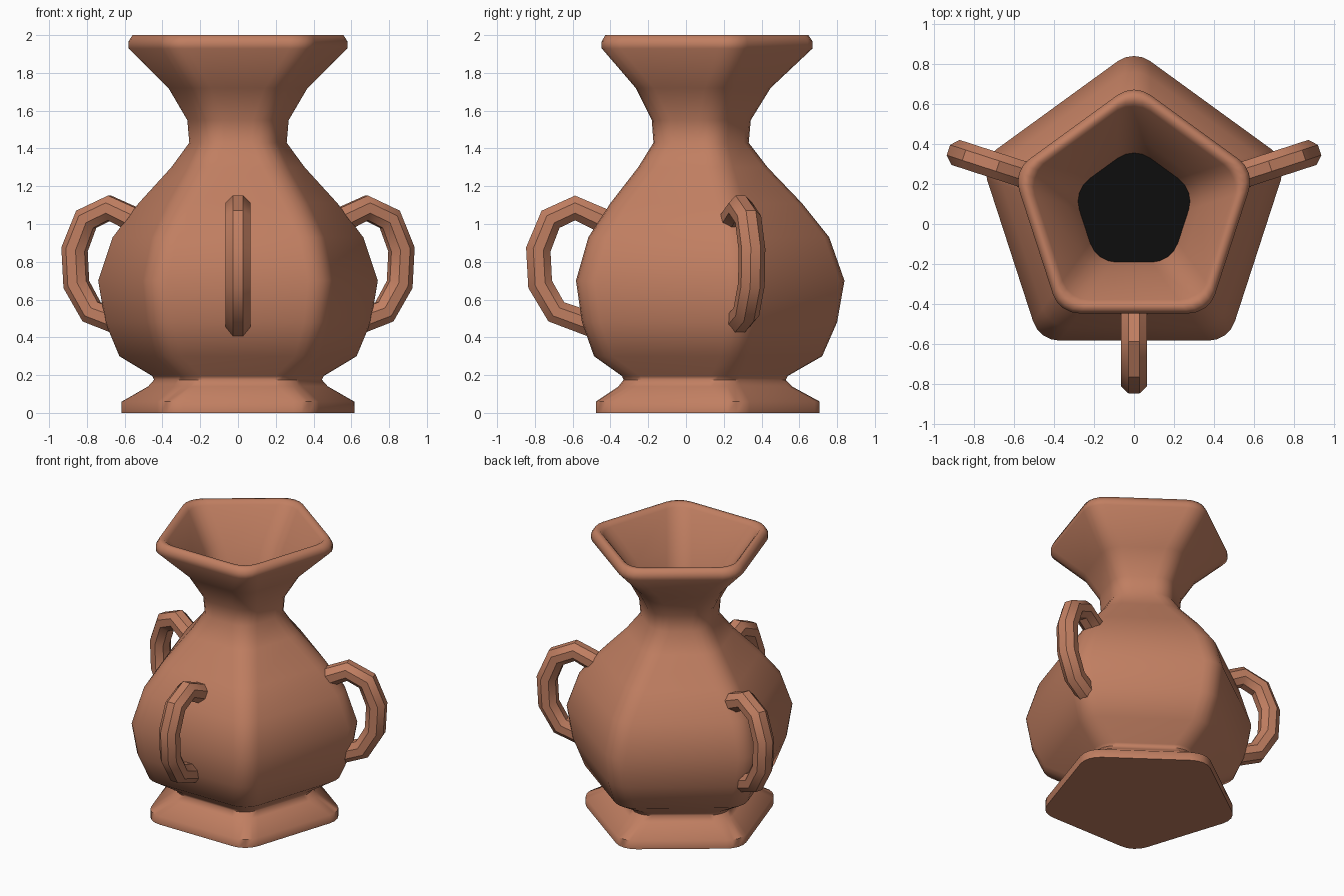
import bpy, bmesh, math
from mathutils import Vector, Matrix

if "Cube" in bpy.data.objects:
    bpy.data.objects.remove(bpy.data.objects["Cube"])

CENTRE_Y = 0.068   # axis of the pentagon
ROUND = 0.14       # corner radius of the pentagon
STEPS = 4          # facets per rounded corner


def material(name, rgb):
    m = bpy.data.materials.new(name)
    m.diffuse_color = (*rgb, 1)
    m.use_nodes = True
    m.node_tree.nodes["Principled BSDF"].inputs["Base Color"].default_value = m.diffuse_color
    return m


clay = material("clay", (0.53, 0.21, 0.12))
dark = material("dark_hollow", (0.004, 0.004, 0.004))


def pentagon(r, z):
    """Rounded pentagon ring whose corners reach radius r."""
    c36 = math.cos(math.radians(36))
    d = r - ROUND  # distance from the axis to each corner arc's centre
    d = r + ROUND * (1 / c36 - 1) - ROUND / c36
    pts = []
    for k in range(5):
        mid = math.radians(90 + 72 * k)
        for s in range(STEPS + 1):
            a = mid + math.radians(-36 + 72 * s / STEPS)
            pts.append(Vector((d * math.cos(mid) + ROUND * math.cos(a),
                               CENTRE_Y + d * math.sin(mid) + ROUND * math.sin(a), z)))
    return pts


def loft(name, rings, mat, cap_start=True, cap_end=True, smooth=None):
    bm = bmesh.new()
    loops = [[bm.verts.new(p) for p in ring] for ring in rings]
    n = len(loops[0])
    for a, b in zip(loops, loops[1:]):
        for i in range(n):
            j = (i + 1) % n
            bm.faces.new((a[i], a[j], b[j], b[i]))
    if cap_start:
        bm.faces.new(loops[0][::-1])
    if cap_end:
        bm.faces.new(loops[-1])
    if len(rings) > 1 and cap_start and cap_end:
        bmesh.ops.recalc_face_normals(bm, faces=bm.faces)
    me = bpy.data.meshes.new(name)
    bm.to_mesh(me)
    bm.free()
    me.materials.append(mat)
    ob = bpy.data.objects.new(name, me)
    bpy.context.collection.objects.link(ob)
    if smooth:
        bpy.ops.object.select_all(action='DESELECT')
        ob.select_set(True)
        bpy.context.view_layer.objects.active = ob
        bpy.ops.object.shade_smooth_by_angle(angle=math.radians(smooth))
    return ob


# Vase: foot, belly, neck, lip and flared inside (corner radius, height)
profile = [(0.64, 0), (0.64, 0.06), (0.493, 0.14), (0.46, 0.175), (0.47, 0.195),
           (0.653, 0.30), (0.732, 0.48), (0.771, 0.70), (0.69, 0.93),
           (0.546, 1.11), (0.364, 1.30), (0.264, 1.43), (0.275, 1.55),
           (0.38, 1.72), (0.603, 1.93), (0.603, 1.965), (0.58, 2.0),
           (0.545, 2.0), (0.52, 1.975), (0.35, 1.75), (0.287, 1.60)]
loft("vase_body", [pentagon(r, z) for r, z in profile], clay, cap_end=False, smooth=60)

# Dark hollow inside the neck
loft("neck_hollow", [pentagon(0.288, 1.60)], dark, cap_start=False)


# Handles: octagonal tube swept along a bent path (distance from axis, height)
def handle(name, angle, offset):
    path = [Vector((r + offset, 0, z)) for r, z in
            [(0.47, 1.0), (0.655, 1.085), (0.785, 1.025), (0.85, 0.865),
             (0.84, 0.68), (0.755, 0.535), (0.56, 0.465)]]
    place = Matrix.Translation((0, CENTRE_Y, 0)) @ Matrix.Rotation(math.radians(angle), 4, 'Z')
    rings = []
    for i, p in enumerate(path):
        t1 = (p - path[max(i - 1, 0)]).normalized()
        t2 = (path[min(i + 1, len(path) - 1)] - p).normalized()
        t = (t1 + t2).normalized()
        side = Vector((0, 1, 0))
        out = t.cross(side)
        ring = []
        for k in range(8):
            a = math.radians(22.5 + 45 * k)
            ring.append(place @ (p + 0.071 * (math.cos(a) * side + math.sin(a) * out)))
        rings.append(ring)
    loft(name, rings, clay, smooth=40)


handle("front_handle", -90, 0)
handle("right_handle", 18, 0.06)
handle("left_handle", 162, 0.06)
